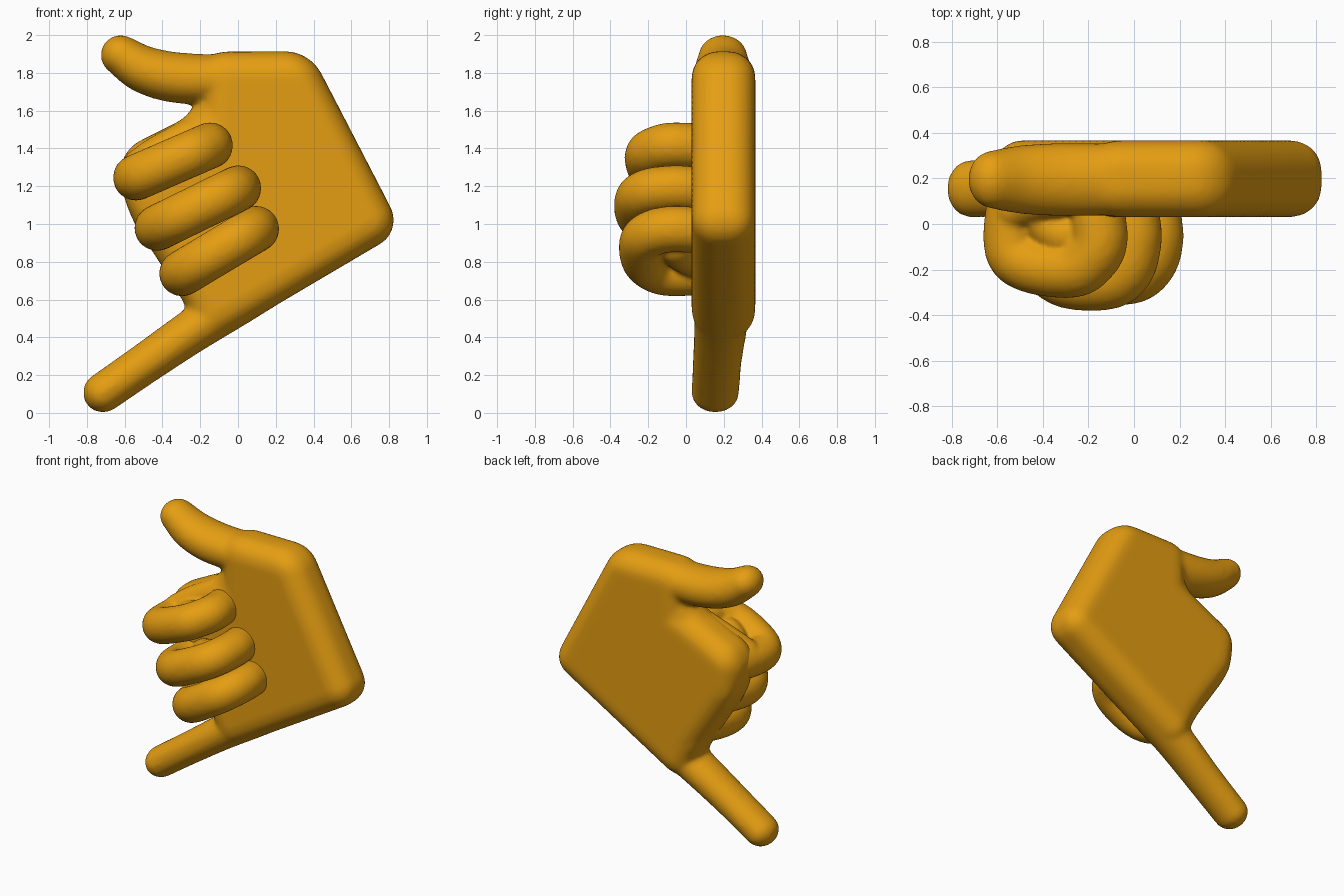
import bpy, bmesh
from mathutils import Vector, Matrix

if "Cube" in bpy.data.objects:
    bpy.data.objects.remove(bpy.data.objects["Cube"])

orange = bpy.data.materials.new("warm orange")
orange.diffuse_color = (0.78, 0.34, 0.006, 1)
orange.use_nodes = True
orange.node_tree.nodes["Principled BSDF"].inputs["Base Color"].default_value = orange.diffuse_color


def add_chain(bm, pts, y_scale=1.0, steps=9):
    """Sweep balls along a smooth path of (x, y, z, radius) points."""
    p = [Vector(q) for q in pts]
    p = [2 * p[0] - p[1]] + p + [2 * p[-1] - p[-2]]
    for i in range(1, len(p) - 2):
        a, b, c, d = p[i - 1:i + 3]
        for k in range(steps + 1):
            t = k / steps
            v = 0.5 * (2 * b + (c - a) * t + (2 * a - 5 * b + 4 * c - d) * t * t
                       + (3 * b - a - 3 * c + d) * t ** 3)
            r = v[3]
            m = Matrix.Translation(v.xyz) @ Matrix.Diagonal((r, r * y_scale, r, 1))
            bmesh.ops.create_icosphere(bm, subdivisions=3, radius=1, matrix=m)


def finish(bm, name, voxel, smooth):
    """Fuse the pieces into one smooth skin."""
    me = bpy.data.meshes.new(name)
    bm.to_mesh(me)
    bm.free()
    ob = bpy.data.objects.new(name, me)
    bpy.context.collection.objects.link(ob)
    me.materials.append(orange)
    rm = ob.modifiers.new("fuse", 'REMESH')
    rm.mode = 'VOXEL'
    rm.voxel_size = voxel
    rm.use_smooth_shade = True
    sm = ob.modifiers.new("soften", 'SMOOTH')
    sm.factor = 0.5
    sm.iterations = smooth
    return ob


# palm: rounded slab
bm = bmesh.new()
outline = [(-0.2, 1.912), (0.38, 1.915), (0.872, 0.965), (-0.18, 0.345),
           (-0.30, 0.62), (-0.60, 1.08), (-0.64, 1.38), (-0.2, 1.60)]
face = bm.faces.new([bm.verts.new((x, 0.03, z)) for x, z in outline])
ext = bmesh.ops.extrude_face_region(bm, geom=[face])
bmesh.ops.translate(bm, vec=(0, 0.337, 0),
                    verts=[v for v in ext["geom"] if isinstance(v, bmesh.types.BMVert)])
bmesh.ops.recalc_face_normals(bm, faces=bm.faces)
bmesh.ops.bevel(bm, geom=bm.edges[:], offset=0.135, segments=7, profile=0.5,
                affect='EDGES', clamp_overlap=True)

# thumb
add_chain(bm, [(-0.622, 0.195, 1.895, 0.107), (-0.49, 0.195, 1.815, 0.127),
               (-0.30, 0.195, 1.772, 0.136), (0.0, 0.195, 1.765, 0.132)], 1.2)
# little finger, its root running along the lower palm edge
add_chain(bm, [(-0.715, 0.155, 0.107, 0.107), (-0.48, 0.165, 0.27, 0.11),
               (-0.24, 0.182, 0.435, 0.118), (0.0, 0.195, 0.59, 0.127),
               (0.25, 0.197, 0.745, 0.125)], 1.2)
finish(bm, "palm_with_thumb_and_little_finger", 0.015, 16)

# curled fingers: left bend (x, z), fingertip (x, z), forward depth
fingers = {
    "index_finger": ((-0.53, 1.25), (-0.15, 1.415), -0.20),
    "middle_finger": ((-0.416, 0.985), (0.0, 1.188), -0.255),
    "ring_finger": ((-0.286, 0.745), (0.095, 0.973), -0.23),
}
for name, ((ax, az), (bx, bz), depth) in fingers.items():
    def at(t, y, r=0.123, ax=ax, az=az, bx=bx, bz=bz):
        return (ax + (bx - ax) * t, y, az + (bz - az) * t, r)
    bm = bmesh.new()
    add_chain(bm, [at(0.5, 0.235, 0.13), at(0.15, 0.19, 0.13), at(0, 0.05),
                   at(0, -0.12), at(0.25, depth + 0.015), at(0.7, depth),
                   at(0.92, depth + 0.06), at(1.0, -0.07), at(0.98, 0.03)])
    # flesh closing the inside of the curl
    add_chain(bm, [at(0.3, 0.05, 0.10), at(0.45, -0.02, 0.10), at(0.6, -0.05, 0.10)])
    # knuckle webbing above the finger root
    if name == "index_finger":
        add_chain(bm, [(-0.25, 0.14, 1.47, 0.09), (-0.42, 0.10, 1.38, 0.09),
                       (-0.52, 0.06, 1.31, 0.09)])
    finish(bm, name, 0.013, 5)
